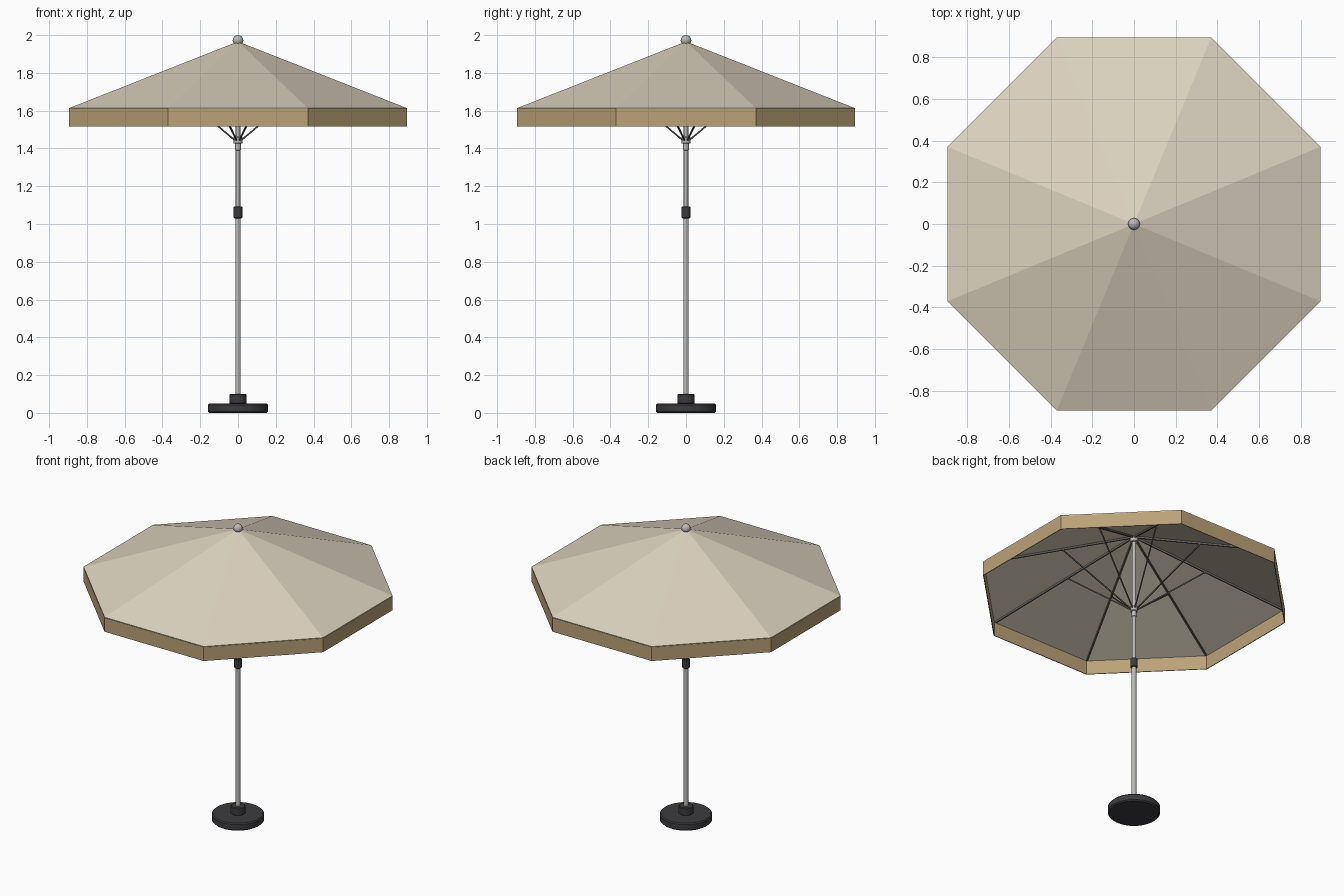
import bpy, bmesh, math
from mathutils import Vector

if "Cube" in bpy.data.objects:
    bpy.data.objects.remove(bpy.data.objects["Cube"])

def material(name, rgb):
    m = bpy.data.materials.new(name)
    m.diffuse_color = (*rgb, 1)
    m.use_nodes = True
    m.node_tree.nodes["Principled BSDF"].inputs["Base Color"].default_value = m.diffuse_color
    return m

CREAM = material("cream_fabric", (0.72, 0.65, 0.52))
TAN = material("tan_fabric", (0.50, 0.36, 0.19))
METAL = material("pole_metal", (0.50, 0.49, 0.47))
DARK = material("dark_plastic", (0.045, 0.045, 0.05))
RIB = material("rib_metal", (0.12, 0.115, 0.11))

N = 8
R = 0.895 / math.cos(math.pi / N)          # corner radius of the canopy
EAVE, HEM, APEX = 1.613, 1.515, 1.966
ANGLES = [math.pi / N + i * 2 * math.pi / N for i in range(N)]

def polar(r, a, z):
    return Vector((r * math.cos(a), r * math.sin(a), z))

def add_object(name, bm, mat):
    bmesh.ops.recalc_face_normals(bm, faces=bm.faces)
    me = bpy.data.meshes.new(name)
    bm.to_mesh(me)
    bm.free()
    ob = bpy.data.objects.new(name, me)
    bpy.context.collection.objects.link(ob)
    me.materials.append(mat)
    return ob

def smooth(ob):
    bpy.ops.object.select_all(action='DESELECT')
    ob.select_set(True)
    bpy.context.view_layer.objects.active = ob
    bpy.ops.object.shade_smooth_by_angle(angle=math.radians(35))

def lathe(name, profile, mat, seg=32):
    """Revolve (radius, z) points, capping both ends."""
    bm = bmesh.new()
    rings = [[bm.verts.new(polar(r, 2 * math.pi * i / seg, z)) for i in range(seg)]
             for r, z in profile]
    for a, b in zip(rings, rings[1:]):
        for i in range(seg):
            j = (i + 1) % seg
            bm.faces.new((a[i], a[j], b[j], b[i]))
    bm.faces.new(rings[0])
    bm.faces.new(rings[-1])
    ob = add_object(name, bm, mat)
    smooth(ob)
    return ob

def drum(name, r, z0, z1, mat, b=0.004, seg=32):
    """Cylinder with softened rims."""
    return lathe(name, [(r - b, z0), (r, z0 + b), (r, z1 - b), (r - b, z1)], mat, seg)

def bar(name, p, q, w, mat, h=None):
    """Straight square bar between two points."""
    h = h or w
    d = (q - p).normalized()
    side = d.cross(Vector((0, 0, 1))).normalized() * w / 2
    up = side.cross(d).normalized() * h / 2
    bm = bmesh.new()
    ends = [[bm.verts.new(c + s * side + t * up)
             for s, t in ((-1, -1), (1, -1), (1, 1), (-1, 1))] for c in (p, q)]
    for i in range(4):
        j = (i + 1) % 4
        bm.faces.new((ends[0][i], ends[0][j], ends[1][j], ends[1][i]))
    bm.faces.new(ends[0])
    bm.faces.new(ends[1])
    return add_object(name, bm, mat)

# Weighted base and its socket
drum("base", 0.16, 0.0, 0.05, DARK, 0.007, 64)
drum("base_socket", 0.045, 0.048, 0.10, DARK, 0.004)

# Two-stage pole with clamp
drum("lower_pole", 0.0145, 0.09, 1.06, METAL, 0.001, 24)
drum("upper_pole", 0.012, 1.05, 1.96, METAL, 0.001, 24)
drum("pole_clamp", 0.023, 1.03, 1.093, DARK, 0.004)

# Sliding runner and top hub
drum("runner_collar", 0.015, 1.39, 1.43, METAL, 0.001)
drum("runner", 0.023, 1.425, 1.462, METAL, 0.003)
drum("top_hub", 0.024, 1.915, 1.945, METAL, 0.003)

# Octagonal canopy: eight flat panels
bm = bmesh.new()
tip = bm.verts.new((0, 0, APEX))
rim = [bm.verts.new(polar(R, a, EAVE)) for a in ANGLES]
for i in range(N):
    bm.faces.new((rim[i], rim[(i + 1) % N], tip))
canopy = add_object("canopy", bm, CREAM)

# Hanging valance
bm = bmesh.new()
top = [bm.verts.new(polar(R, a, EAVE - 0.005)) for a in ANGLES]
low = [bm.verts.new(polar(R, a, HEM)) for a in ANGLES]
for i in range(N):
    j = (i + 1) % N
    bm.faces.new((low[i], low[j], top[j], top[i]))
valance = add_object("valance", bm, TAN)

for ob in (canopy, valance):
    mod = ob.modifiers.new("cloth_thickness", 'SOLIDIFY')
    mod.thickness = 0.005
    mod.offset = -1

# Ribs under each seam, and struts from the runner to mid-rib
def rib_point(r, a, drop=0.012):
    return polar(r, a, APEX - (APEX - EAVE) * r / R - drop)

for i, a in enumerate(ANGLES):
    bar(f"rib_{i + 1}", rib_point(0.02, a), rib_point(R - 0.015, a), 0.009, RIB, 0.012)
    bar(f"strut_{i + 1}", polar(0.018, a, 1.443), rib_point(0.46, a), 0.007, RIB)

# Ball finial
c, r = 1.972, 0.028
lathe("finial", [(r * math.sin(t) + 1e-4, c - r * math.cos(t))
                 for t in (math.pi * k / 16 for k in range(17))], METAL)
